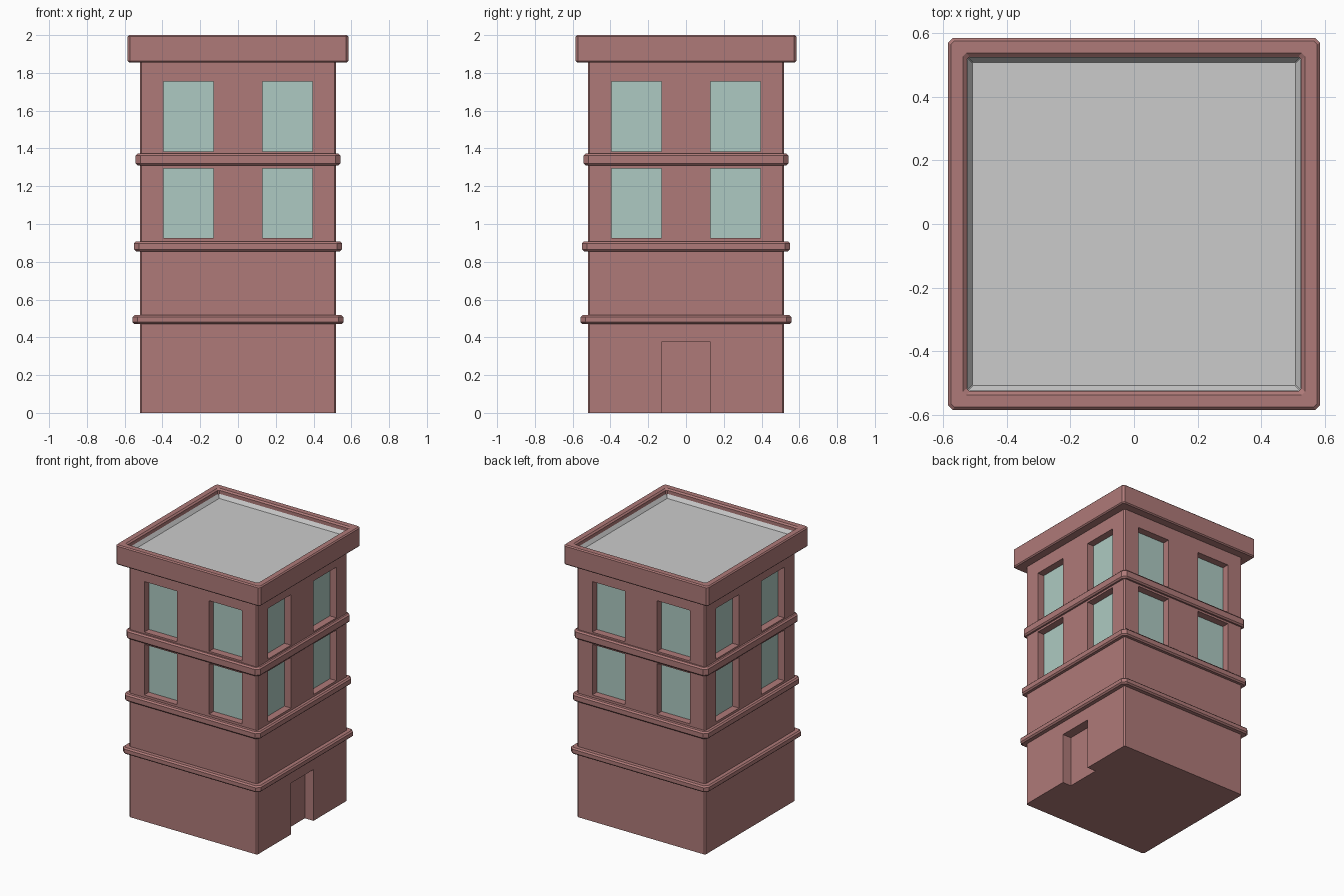
import bpy, bmesh
from math import pi
from mathutils import Matrix, Vector

if "Cube" in bpy.data.objects:
    bpy.data.objects.remove(bpy.data.objects["Cube"])


def material(name, rgb):
    m = bpy.data.materials.new(name)
    m.diffuse_color = (*rgb, 1)
    m.use_nodes = True
    m.node_tree.nodes["Principled BSDF"].inputs["Base Color"].default_value = m.diffuse_color
    return m


BRICK = material("brick", (0.43, 0.195, 0.19))
GLASS = material("glass", (0.42, 0.59, 0.54))


def finish(name, bm, mat=None):
    bmesh.ops.recalc_face_normals(bm, faces=bm.faces)
    me = bpy.data.meshes.new(name)
    bm.to_mesh(me)
    bm.free()
    ob = bpy.data.objects.new(name, me)
    bpy.context.collection.objects.link(ob)
    if mat:
        me.materials.append(mat)
    return ob


def square_loft(name, profile, mat=None, ring=False, caps=(True, True)):
    """Stack chamfered squares given as (half width, corner chamfer, z)."""
    bm = bmesh.new()
    loops = []
    for w, c, z in profile:
        k = w - c
        pts = [(k, -w), (w, -k), (w, k), (k, w), (-k, w), (-w, k), (-w, -k), (-k, -w)]
        loops.append([bm.verts.new((x, y, z)) for x, y in pts])
    pairs = list(zip(loops, loops[1:]))
    if ring:
        pairs.append((loops[-1], loops[0]))
    for a, b in pairs:
        for i in range(8):
            j = (i + 1) % 8
            bm.faces.new((a[i], a[j], b[j], b[i]))
    if not ring:
        if caps[0]:
            bm.faces.new(loops[0][::-1])
        if caps[1]:
            bm.faces.new(loops[-1])
    return finish(name, bm, mat)


def add_box(bm, side, x0, x1, z0, z1, d0, d1):
    """Box on a wall; side 0 = front, then counter-clockwise; d = distance from centre."""
    size = Vector((x1 - x0, d1 - d0, z1 - z0))
    mid = Vector(((x0 + x1) / 2, -(d0 + d1) / 2, (z0 + z1) / 2))
    mat = Matrix.Rotation(side * pi / 2, 4, 'Z') @ Matrix.Translation(mid) @ Matrix.Diagonal((*size, 1))
    bmesh.ops.create_cube(bm, size=1, matrix=mat)


W = 0.52
GLASS_D = W - 0.055
windows = [(s, x, z) for s in range(4) for x in (-0.395, 0.13) for z in (0.925, 1.385)]

# Main walls
walls = square_loft("walls", [(W, 0.01, 0), (W, 0.01, 1.87)], BRICK)

# Window and door openings
bm = bmesh.new()
for s, x, z in windows:
    add_box(bm, s, x, x + 0.265, z, z + 0.37, GLASS_D, 0.6)
add_box(bm, 1, -0.13, 0.13, -0.1, 0.375, W - 0.07, 0.6)
cutter = finish("opening_cutter", bm, BRICK)
mod = walls.modifiers.new("openings", 'BOOLEAN')
mod.operation, mod.solver, mod.object = 'DIFFERENCE', 'EXACT', cutter
bpy.context.view_layer.objects.active = walls
walls.select_set(True)
bpy.ops.object.modifier_apply(modifier=mod.name)
bpy.data.objects.remove(cutter)

# Window panes
bm = bmesh.new()
for s, x, z in windows:
    add_box(bm, s, x, x + 0.265, z, z + 0.37, GLASS_D - 0.01, GLASS_D + 0.002)
finish("window_panes", bm, GLASS)

# String courses
for name, w, z0, z1 in (("lower_band", 0.558, 0.47, 0.517),
                        ("middle_band", 0.55, 0.855, 0.908),
                        ("upper_band", 0.542, 1.31, 1.373)):
    e = 0.01
    square_loft(name, [(0.5, 0.01, z0), (w - e, 0.022, z0), (w, 0.026, z0 + e),
                       (w, 0.026, z1 - e), (w - e, 0.022, z1), (0.5, 0.01, z1)],
                BRICK, ring=True)

# Cornice and parapet
square_loft("cornice", [(0.50, 0.01, 1.855), (0.577, 0.012, 1.855), (0.585, 0.014, 1.863),
                        (0.585, 0.014, 1.992), (0.577, 0.012, 2.0), (0.538, 0.01, 2.0),
                        (0.527, 0.01, 1.99), (0.527, 0.01, 1.90), (0.50, 0.01, 1.90)],
            BRICK, ring=True)

# Roof deck with upturned edge
square_loft("roof_deck", [(0.509, 0.002, 1.94), (0.526, 0.002, 1.965)], caps=(True, False))
for p in bpy.data.objects["roof_deck"].data.polygons:
    if p.normal.z < 0:
        p.flip()
